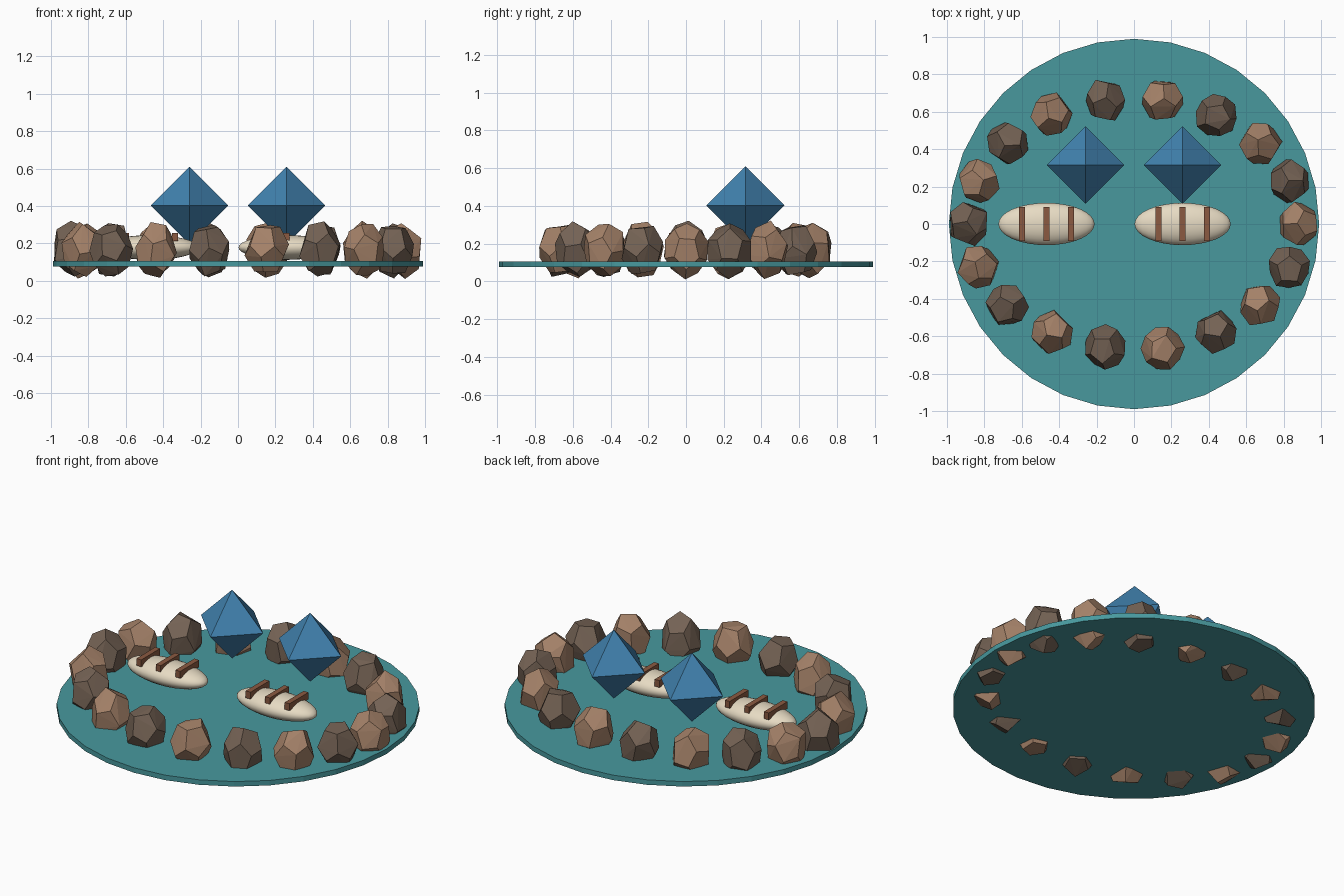
import bpy, bmesh, math, random
from mathutils import Matrix, Vector, Euler

old = bpy.data.objects.get("Cube")
if old:
    bpy.data.objects.remove(old, do_unlink=True)
random.seed(7)


def material(name, rgb):
    m = bpy.data.materials.new(name)
    m.use_nodes = True
    col = [((c / 255 + 0.055) / 1.055) ** 2.4 for c in rgb] + [1]
    m.diffuse_color = col
    m.node_tree.nodes["Principled BSDF"].inputs["Base Color"].default_value = col
    return m


teal = material("teal_water", (72, 153, 158))
blue = material("crystal_blue", (65, 130, 175))
cream = material("cream", (232, 220, 196))
brown = material("wood_brown", (139, 90, 65))
light_stone = material("light_stone", (165, 130, 105))
dark_stone = material("dark_stone", (116, 98, 84))


def finish(name, bm, mat, smooth=False):
    me = bpy.data.meshes.new(name)
    bmesh.ops.recalc_face_normals(bm, faces=bm.faces)
    bm.to_mesh(me)
    bm.free()
    me.materials.append(mat)
    for p in me.polygons:
        p.use_smooth = smooth
    ob = bpy.data.objects.new(name, me)
    bpy.context.collection.objects.link(ob)
    return ob


def place(loc, scale):
    return Matrix.Translation(loc) @ Matrix.Diagonal((*scale, 1))


# Round base plate
bm = bmesh.new()
bmesh.ops.create_cone(bm, cap_ends=True, segments=32, radius1=0.99, radius2=0.99,
                      depth=0.03, matrix=Matrix.Translation((0, 0, 0.09)))
finish("base_plate", bm, teal)


# Rough twelve-sided stones, made as the dual of an icosahedron
def stone(name, loc, mat):
    ico = bmesh.new()
    bmesh.ops.create_icosphere(ico, subdivisions=1, radius=1)
    turn = Euler([random.uniform(0, math.tau) for _ in range(3)]).to_matrix()
    bm = bmesh.new()
    for f in ico.faces:
        p = turn @ f.calc_center_median().normalized()
        p *= random.uniform(0.94, 1.06)
        bm.verts.new(Vector(loc) + Vector((p.x * 0.115, p.y * 0.12, p.z * 0.15)))
    ico.free()
    bmesh.ops.convex_hull(bm, input=bm.verts)
    finish(name, bm, mat)


# Oval ring of stones in alternating colours
for i in range(18):
    a = math.tau * i / 18
    stone(f"stone_{i + 1}", (0.883 * math.cos(a), 0.672 * math.sin(a), 0.165),
          dark_stone if i % 2 else light_stone)

# Floating eight-sided crystals
for side, x in (("right", -0.26), ("left", 0.26)):
    bm = bmesh.new()
    for axis in range(3):
        for s in (-1, 1):
            p = Vector((x, 0.315, 0.402))
            p[axis] += s * 0.207
            bm.verts.new(p)
    bmesh.ops.convex_hull(bm, input=bm.verts)
    finish(f"crystal_{side}", bm, blue)

# Long oval loaves with three crossing bars
for side, x in (("right", -0.468), ("left", 0.26)):
    bm = bmesh.new()
    bmesh.ops.create_uvsphere(bm, u_segments=24, v_segments=16, radius=1)
    bmesh.ops.rotate(bm, verts=bm.verts, matrix=Matrix.Rotation(math.pi / 2, 3, "Y"))
    bmesh.ops.transform(bm, verts=bm.verts, matrix=place((x, 0, 0.178), (0.257, 0.113, 0.066)))
    finish(f"loaf_{side}", bm, cream, True)
    for k in (-1, 0, 1):
        bm = bmesh.new()
        bmesh.ops.create_cube(bm, size=1,
                              matrix=place((x + k * 0.13, 0, 0.234), (0.032, 0.18, 0.042)))
        finish(f"bar_{side}_{k + 2}", bm, brown)
